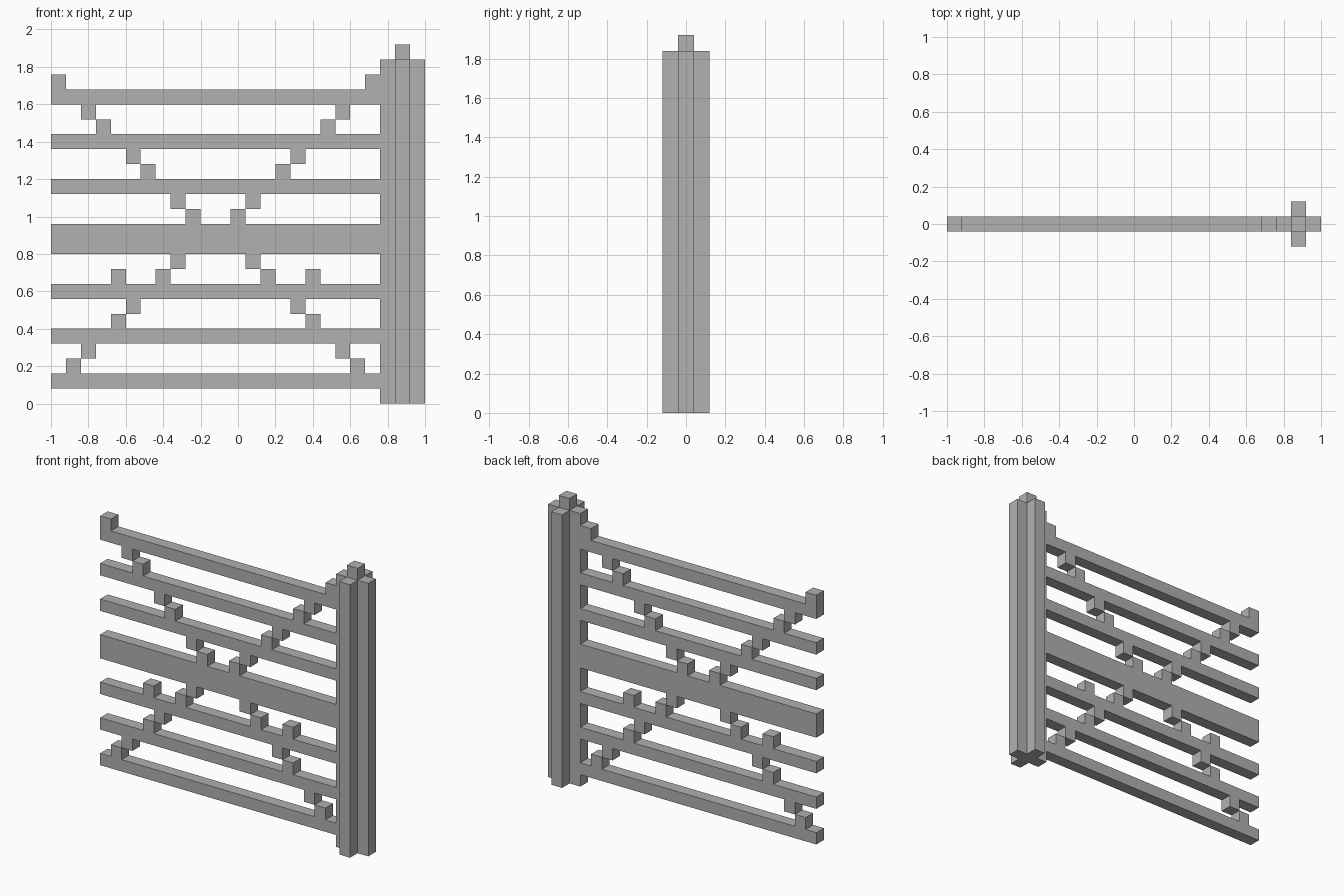
import bpy
import bmesh

U = 0.08      # size of one block
COLS = 22     # blocks along a rail

cube = bpy.data.objects.get("Cube")
if cube:
    bpy.data.objects.remove(cube, do_unlink=True)

grey = bpy.data.materials.new("plain grey")
grey.use_nodes = True
grey.diffuse_color = (0.44, 0.44, 0.44, 1)
grey.node_tree.nodes["Principled BSDF"].inputs["Base Color"].default_value = grey.diffuse_color


def finish(name, bm):
    bmesh.ops.recalc_face_normals(bm, faces=bm.faces)
    mesh = bpy.data.meshes.new(name)
    bm.to_mesh(mesh)
    bm.free()
    mesh.materials.append(grey)
    obj = bpy.data.objects.new(name, mesh)
    bpy.context.collection.objects.link(obj)
    return obj


def block(name, col, row, wide=1, high=1):
    """Box one block deep, placed by column and row on the block grid."""
    bm = bmesh.new()
    bmesh.ops.create_cube(bm, size=1)
    for v in bm.verts:
        v.co.x = -1 + U * (col + wide * (v.co.x + 0.5))
        v.co.y *= U
        v.co.z = U * (row + high * (v.co.z + 0.5))
    return finish(name, bm)


# Rails, the middle one twice as tall
for row in (1, 4, 7, 10, 14, 17, 20):
    name = "middle_rail" if row == 10 else "rail"
    block(name, 0, row, COLS, 2 if row == 10 else 1)

# Stepped diagonal braces between the rails, mirrored left and right
steps = [(row - 1, row) for row in (2, 3, 5, 6, 8, 9)]
steps += [(COLS - 1 - row, row) for row in (12, 13, 15, 16, 18, 19, 21)]
steps.append((4, 8))
for col, row in steps:
    block("brace_step", col, row)
    block("brace_step", COLS - 1 - col, row)

# Post with a cross-shaped section
a, b = U / 2, U * 1.5
cross = [(a, a), (a, b), (-a, b), (-a, a), (-b, a), (-b, -a),
         (-a, -a), (-a, -b), (a, -b), (a, -a), (b, -a), (b, a)]
bm = bmesh.new()
base = bm.faces.new([bm.verts.new((x + 1 - b, y, 0)) for x, y in cross])
top = bmesh.ops.extrude_face_region(bm, geom=[base], use_keep_orig=True)
for v in top["geom"]:
    if isinstance(v, bmesh.types.BMVert):
        v.co.z = 23 * U
finish("post", bm)

# Raised cap on the post
block("post_cap", COLS + 1, 23)
